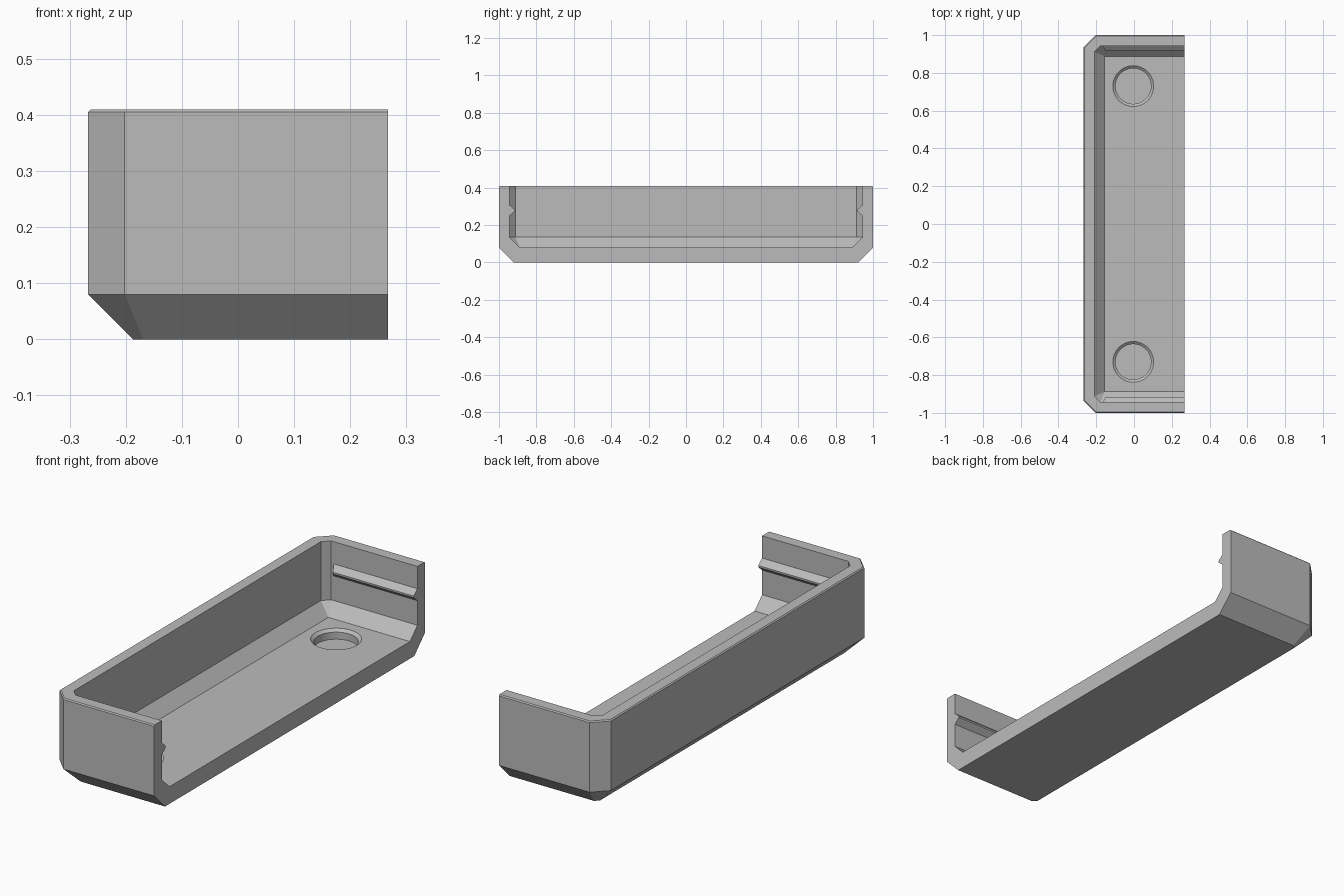
import bpy, bmesh, math

cube = bpy.data.objects.get("Cube")
if cube:
    bpy.data.objects.remove(cube, do_unlink=True)

grey = bpy.data.materials.new("plain grey")
grey.use_nodes = True
grey.diffuse_color = (0.5, 0.5, 0.5, 1)
grey.node_tree.nodes["Principled BSDF"].inputs["Base Color"].default_value = (0.5, 0.5, 0.5, 1)

END_X, HALF_Y = 0.267, 1.0      # open end and half length
CORNER = 0.065                  # vertical corner chamfer
POCKET_Z, RIM_Z = 0.08, 0.41    # tray floor and wall top


def finish(name, bm):
    bmesh.ops.recalc_face_normals(bm, faces=bm.faces)
    mesh = bpy.data.meshes.new(name)
    bm.to_mesh(mesh)
    bm.free()
    mesh.materials.append(grey)
    obj = bpy.data.objects.new(name, mesh)
    bpy.context.collection.objects.link(obj)
    return obj


def loft(bm, rings, closed):
    for a, b in zip(rings, rings[1:]):
        n = len(a)
        for i in range(n if closed else n - 1):
            j = (i + 1) % n
            bm.faces.new((a[i], a[j], b[j], b[i]))


def tray_ring(bm, inset, z):
    """U-shaped outline with chamfered corners, moved inward by inset."""
    k = inset * math.tan(math.pi / 8)
    x, y = -END_X + inset, HALF_Y - inset
    half = [(END_X, y), (-END_X + CORNER + k, y), (x, HALF_Y - CORNER - k)]
    outline = half + [(px, -py) for px, py in reversed(half)]
    return [bm.verts.new((px, py, z)) for px, py in outline]


# Tray shell: outside, rim, inside, then the open end section
bm = bmesh.new()
section = [(0.08, 0), (0, 0.08), (0, RIM_Z - 0.005), (0.005, RIM_Z),
           (0.057, RIM_Z), (0.057, 0.135), (0.112, POCKET_Z)]
rings = [tray_ring(bm, inset, z) for inset, z in section]
loft(bm, rings, False)
bm.faces.new(rings[0])
bm.faces.new(rings[-1])
bm.faces.new([r[0] for r in rings] + [r[-1] for r in reversed(rings)])
tray = finish("tray_shell", bm)

# Round countersunk recesses in the floor
for side in (-1, 1):
    bm = bmesh.new()
    rings = []
    for r, z in [(0.094, 0.035), (0.094, 0.068), (0.108, POCKET_Z), (0.108, 0.12)]:
        circle = bmesh.ops.create_circle(bm, segments=48, radius=r)["verts"]
        for v in circle:
            v.co.x -= 0.004
            v.co.y += side * 0.73
            v.co.z = z
        rings.append(circle)
    loft(bm, rings, True)
    bm.faces.new(rings[0])
    bm.faces.new(rings[-1])
    cutter = finish("recess_cutter", bm)
    cutter.hide_render = True
    mod = tray.modifiers.new("recess", "BOOLEAN")
    mod.operation, mod.solver, mod.object = "DIFFERENCE", "EXACT", cutter
    bpy.context.view_layer.objects.active = tray
    bpy.ops.object.modifier_apply(modifier=mod.name)
    bpy.data.objects.remove(cutter, do_unlink=True)

bpy.ops.object.select_all(action="DESELECT")
tray.select_set(True)
bpy.context.view_layer.objects.active = tray
bpy.ops.object.shade_smooth_by_angle(angle=math.radians(25))

# Snap ridges along the inside of both end walls
for side, name in ((-1, "front_snap_ridge"), (1, "back_snap_ridge")):
    bm = bmesh.new()
    profile = [(0.95, 0.247), (0.943, 0.25), (0.915, 0.274),
               (0.915, 0.282), (0.943, 0.306), (0.95, 0.309)]
    rings = []
    for x, taper in ((-0.165, 0.5), (END_X, 0)):
        rings.append([bm.verts.new((x + taper * (0.943 - y), side * y, z)) for y, z in profile])
    loft(bm, rings, True)
    for ring in rings:
        bm.faces.new(ring)
    finish(name, bm)
